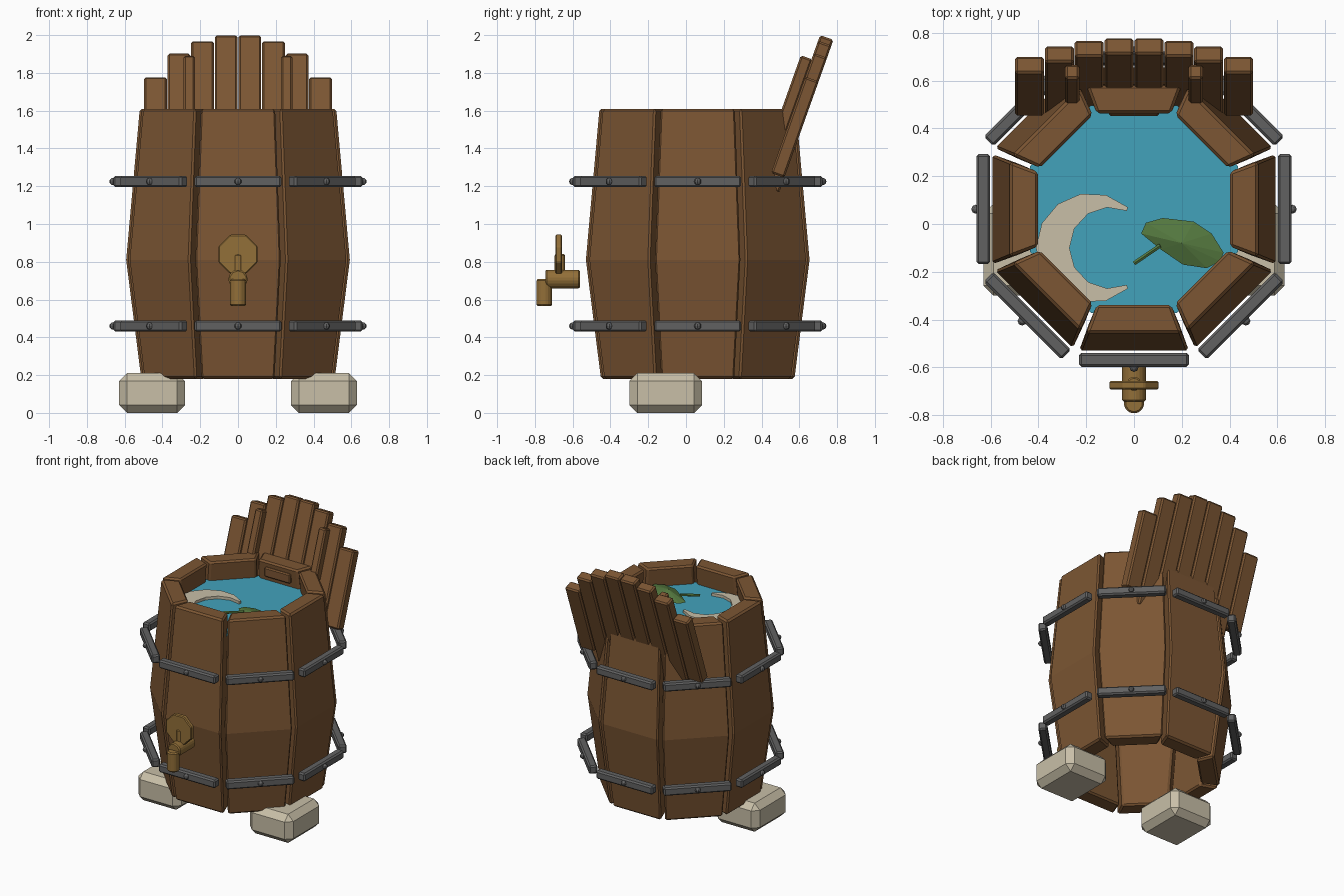
import bpy, bmesh
from math import pi, sin, cos, tan, radians, atan2
from mathutils import Matrix, Vector

if "Cube" in bpy.data.objects:
    bpy.data.objects.remove(bpy.data.objects["Cube"])

CY = 0.062  # barrel axis offset in y


def material(name, rgb):
    m = bpy.data.materials.new(name)
    m.diffuse_color = (*rgb, 1)
    m.use_nodes = True
    m.node_tree.nodes["Principled BSDF"].inputs["Base Color"].default_value = m.diffuse_color
    return m


WOOD = material("wood", (0.20, 0.092, 0.033))
IRON = material("iron", (0.12, 0.12, 0.12))
STONE = material("stone", (0.58, 0.52, 0.39))
WATER = material("water", (0.055, 0.36, 0.50))
LEAF = material("leaf", (0.09, 0.19, 0.05))
BRASS = material("brass", (0.29, 0.16, 0.04))


def add(name, bm, mat, matrix=Matrix(), bevel=0):
    bmesh.ops.recalc_face_normals(bm, faces=bm.faces)
    if bevel:
        edges = [e for e in bm.edges if len(e.link_faces) == 2 and e.calc_face_angle() > 0.5]
        bmesh.ops.bevel(bm, geom=edges, offset=bevel, segments=1, affect='EDGES', profile=0.5)
    me = bpy.data.meshes.new(name)
    bm.to_mesh(me)
    bm.free()
    me.materials.append(mat)
    ob = bpy.data.objects.new(name, me)
    ob.matrix_world = matrix
    bpy.context.collection.objects.link(ob)
    return ob


def box(name, lo, hi, mat, matrix=Matrix(), bevel=0.008):
    bm = bmesh.new()
    lo, hi = Vector(lo), Vector(hi)
    m = Matrix.Translation((lo + hi) / 2) @ Matrix.Diagonal((*(hi - lo), 1))
    bmesh.ops.create_cube(bm, size=1, matrix=m)
    return add(name, bm, mat, matrix, bevel)


def rod(name, a, b, r, mat, sides=10, bevel=0.008, spin=0):
    a, b = Vector(a), Vector(b)
    d = b - a
    m = Matrix.Translation((a + b) / 2) @ d.to_track_quat('Z', 'Y').to_matrix().to_4x4() @ Matrix.Rotation(spin, 4, 'Z')
    bm = bmesh.new()
    bmesh.ops.create_cone(bm, cap_ends=True, segments=sides, radius1=r, radius2=r, depth=d.length)
    return add(name, bm, mat, m, bevel)


def plate(name, pts, z0, z1, mat):
    bm = bmesh.new()
    f = bm.faces.new([bm.verts.new((x, y, z0)) for x, y in pts])
    ext = bmesh.ops.extrude_face_region(bm, geom=[f])
    for v in ext["geom"]:
        if isinstance(v, bmesh.types.BMVert):
            v.co.z = z1
    return add(name, bm, mat)


# barrel staves, hoop bars and rivets, one set per octagon side
for k in range(8):
    turn = Matrix.Translation((0, CY, 0)) @ Matrix.Rotation(k * pi / 4, 4, 'Z')
    bm = bmesh.new()
    rings = []
    for z, r in ((0.18, 0.512), (0.81, 0.592), (1.61, 0.52)):
        wo, wi = r * tan(pi / 8) - 0.015, (r - 0.12) * tan(pi / 8) - 0.010
        rings.append([bm.verts.new(p) for p in
                      ((-wo, -r, z), (wo, -r, z), (wi, 0.12 - r, z), (-wi, 0.12 - r, z))])
    for a, b in zip(rings, rings[1:]):
        for i in range(4):
            j = (i + 1) % 4
            bm.faces.new((a[i], a[j], b[j], b[i]))
    bm.faces.new(rings[0])
    bm.faces.new(rings[-1])
    add(f"stave_{k}", bm, WOOD, turn, 0.012)
    for level, z in (("lower", 0.46), ("upper", 1.225)):
        box(f"{level}_hoop_bar_{k}", (-0.23, -0.66, z - 0.03), (0.23, -0.602, z + 0.03), IRON, turn, 0.01)
        bm = bmesh.new()
        bmesh.ops.create_uvsphere(bm, u_segments=8, v_segments=6, radius=0.019)
        add(f"{level}_rivet_{k}", bm, IRON, turn @ Matrix.Translation((0, -0.662, z)))

# water surface
plate("water", [(0.47 * cos((i + .5) * pi / 4), CY + 0.47 * sin((i + .5) * pi / 4)) for i in range(8)],
      1.45, 1.47, WATER)

# floating crescent: outer arc then inner arc
tips = (-0.03, 0.06)
ao = atan2(0.165, 0.15)
ai = atan2(0.155, 0.07)
outer = [ao + (2 * pi - 2 * ao) * i / 10 for i in range(11)]
inner = [2 * pi - ai - (2 * pi - 2 * ai) * i / 8 for i in range(9)]
pts = [(-0.18 + 0.23 * cos(t), -0.1 + 0.23 * sin(t)) for t in outer]
pts += [(-0.10 + 0.17 * cos(t), -0.1 + 0.17 * sin(t)) for t in inner]
plate("crescent", pts, 1.465, 1.49, STONE)

# floating leaf, a shallow faceted dome, with stem
rim = [(.03, -.04), (.05, .005), (.12, .025), (.25, .01), (.325, -.04),
       (.375, -.12), (.36, -.155), (.305, -.185), (.205, -.17), (.11, -.105)]
bm = bmesh.new()
vs = [bm.verts.new((x, y, 1.49)) for x, y in rim]
top, low = bm.verts.new((0.2, -0.08, 1.525)), bm.verts.new((0.2, -0.08, 1.475))
for i, v in enumerate(vs):
    w = vs[(i + 1) % len(vs)]
    bm.faces.new((v, w, top))
    bm.faces.new((w, v, low))
add("leaf", bm, LEAF)
rod("leaf_stem", (0.11, -0.09, 1.505), (0.0, -0.165, 1.50), 0.01, LEAF, 6, 0)

# backrest planks and battens, leaning back
lean = Matrix.Translation((0, 0.45, 1.27)) @ Matrix.Rotation(-radians(19.6), 4, 'X')
c = cos(radians(19.6))
for side in (-1, 1):
    tag = "left" if side < 0 else "right"
    for i, z in enumerate((2.0, 1.97, 1.905, 1.78)):
        xs = sorted((side * (0.125 * i + 0.002), side * (0.125 * i + 0.123)))
        box(f"backrest_plank_{tag}_{i}", (xs[0], 0, 0 if i == 3 else -0.085),
            (xs[1], 0.075, (z - 1.27) / c), WOOD, lean, 0.01)
    box(f"backrest_batten_{tag}", (side * 0.258 - 0.03, -0.06, 0.1),
        (side * 0.258 + 0.03, 0.005, 0.64), WOOD, lean, 0.01)
    # stone feet
    box(f"stone_foot_{tag}", (side * 0.455 - 0.175, -0.30, 0), (side * 0.455 + 0.175, 0.085, 0.21),
        STONE, bevel=0.042)

# small plaque on the inside of the back stave
box("inner_plaque", (-0.105, 0.452, 1.50), (0.105, 0.49, 1.57), WOOD)

# brass tap
rod("tap_pipe", (0, -0.745, 0.708), (0, -0.562, 0.708), 0.052, BRASS)
rod("tap_spout", (0, -0.75, 0.565), (0, -0.75, 0.708), 0.044, BRASS)
rod("tap_stem", (0, -0.668, 0.74), (0, -0.668, 0.84), 0.031, BRASS)
rod("tap_handle", (0, -0.692, 0.84), (0, -0.657, 0.84), 0.112, BRASS, 8, 0.006, pi / 8)
